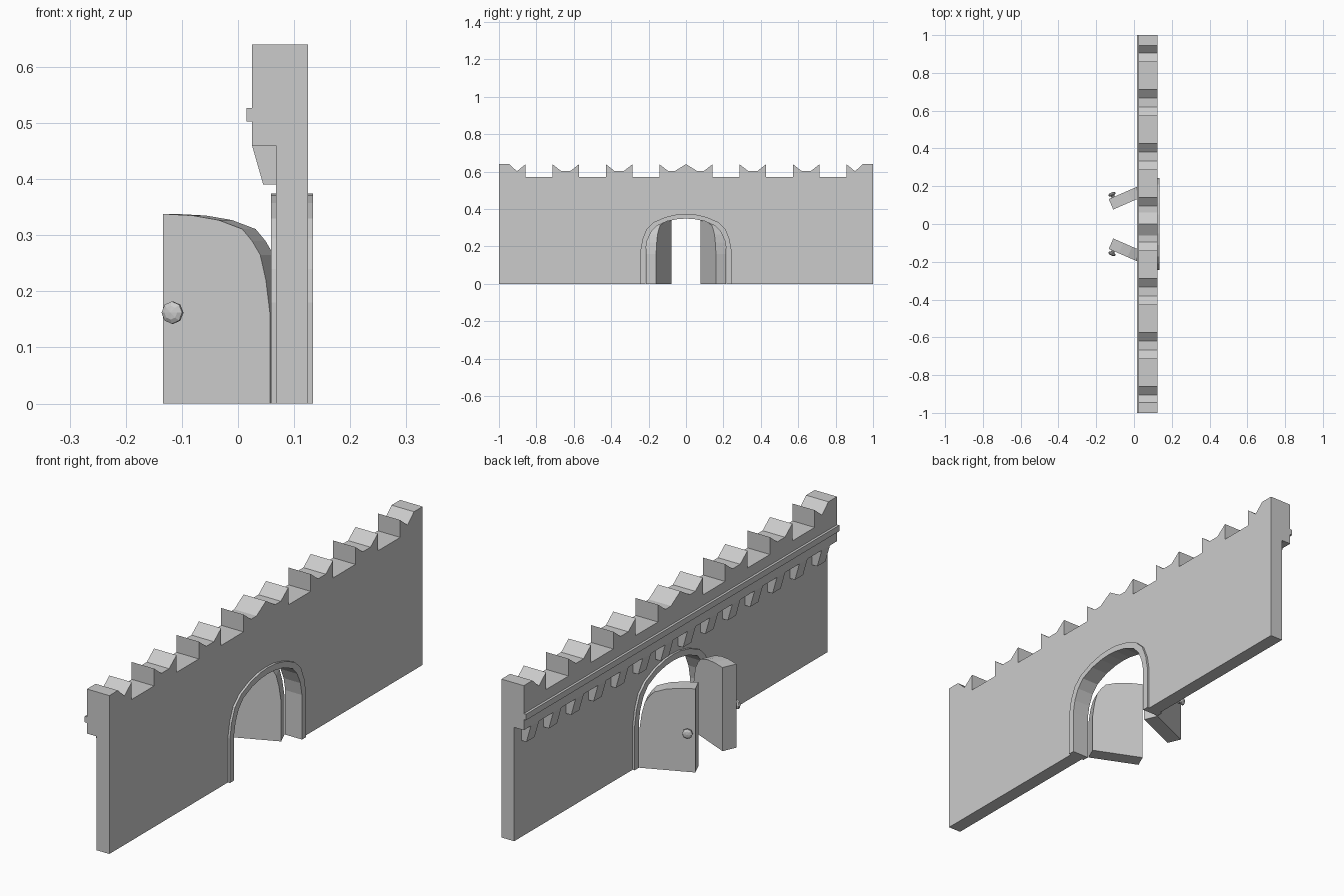
import bpy, bmesh
from mathutils import Matrix, Vector
from math import radians, pi

if "Cube" in bpy.data.objects:
    bpy.data.objects.remove(bpy.data.objects["Cube"])


def prism(name, pts, to3d, depth):
    """Extrude a closed 2D outline; to3d places (a, b) in space."""
    bm = bmesh.new()
    face = bm.faces.new([bm.verts.new(to3d(a, b)) for a, b in pts])
    ext = bmesh.ops.extrude_face_region(bm, geom=[face])
    verts = [g for g in ext["geom"] if isinstance(g, bmesh.types.BMVert)]
    bmesh.ops.translate(bm, verts=verts, vec=Vector(depth))
    bmesh.ops.recalc_face_normals(bm, faces=bm.faces)
    return finish(name, bm)


def finish(name, bm):
    mesh = bpy.data.meshes.new(name)
    bm.to_mesh(mesh)
    bm.free()
    obj = bpy.data.objects.new(name, mesh)
    bpy.context.collection.objects.link(obj)
    return obj


def mirrored(half):
    """Half outline (y >= 0, ordered toward y = 0) made symmetric."""
    return half + [(-y, z) for y, z in reversed(half) if y > 0]


def slab(name, pts, x0, x1):
    return prism(name, pts, lambda y, z: (x0, y, z), (x1 - x0, 0, 0))


# Arch curves: outer and inner edge of the gate surround
outer = mirrored([(.243, 0), (.243, .18), (.232, .24), (.21, .294), (.172, .33),
                  (.11, .357), (.05, .371), (0, .374)])
inner = mirrored([(.217, 0), (.217, .18), (.207, .232), (.187, .277), (.157, .31),
                  (.1, .335), (.045, .346), (0, .349)])

# Wall with gate opening
slab("wall", [(1, 0), (1, .46), (-1, .46), (-1, 0)] + list(reversed(outer)), .068, .125)

# Parapet with swallow-tail merlons
S = 1 / 7
top = [(1, .46), (1, .64), (.945, .64), (.904, .602), (6 * S, .64), (6 * S, .57)]
for k in (4, 2):
    a, b = (k + 1) * S, k * S
    top += [(a, .57), (a, .64), (a - .047, .603), (b + .047, .603), (b, .64), (b, .57)]
top += [(S, .57), (S, .64), (.095, .603), (.06, .603), (0, .64)]
slab("parapet", mirrored(top), .025, .125)

# String course along the parapet
slab("ledge", [(-1, .503), (1, .503), (1, .527), (-1, .527)], .015, .026)

# Corbels carrying the parapet
for i in range(14):
    y = (i - 6.5) * S
    prism(f"corbel_{i + 1}", [(.025, .46), (.045, .39), (.069, .39), (.069, .46)],
          lambda x, z: (x, y - .026, z), (0, .052, 0))

# Gate surround
slab("gate_surround", outer + list(reversed(inner)), .059, .134)

# Two open door leaves with faceted knobs
leaf = [(0, 0), (0, .16), (.008, .22), (.019, .265), (.035, .29), (.054, .311),
        (.1, .327), (.15, .335), (.208, .338), (.208, 0)]
for side, label in ((1, "left"), (-1, "right")):
    hinge = Vector((.057, .215 * side, 0))
    along = Vector((-.917, -.4 * side, 0))
    out = Vector((-.4, .917 * side, 0))
    prism(f"door_{label}", leaf, lambda u, z: hinge + along * u + Vector((0, 0, z)), out * -.06)

    bm = bmesh.new()
    turn = out.to_track_quat('Z', 'Y').to_matrix().to_4x4()
    base = hinge + along * .182 + Vector((0, 0, .162))
    bmesh.ops.create_cone(bm, cap_ends=True, segments=8, radius1=.009, radius2=.009, depth=.016,
                          matrix=Matrix.Translation(base + out * .004) @ turn)
    bmesh.ops.create_uvsphere(bm, u_segments=8, v_segments=5, radius=1,
                              matrix=Matrix.Translation(base + out * .017) @ turn
                              @ Matrix.Diagonal((.021, .021, .01, 1)))
    finish(f"knob_{label}", bm)
